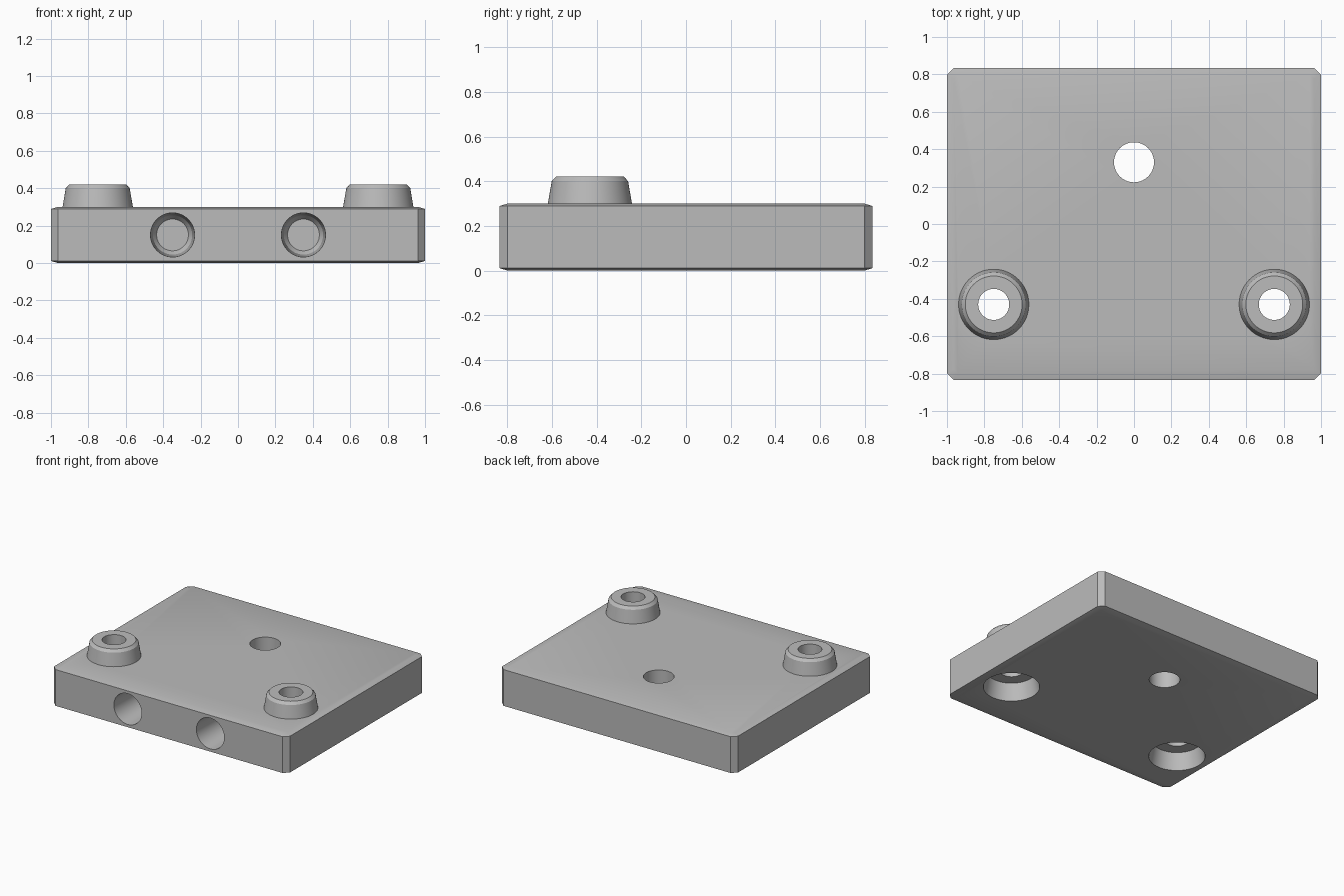
import bpy, bmesh, math
from mathutils import Matrix

if "Cube" in bpy.data.objects:
    bpy.data.objects.remove(bpy.data.objects["Cube"])

grey = bpy.data.materials.new("light grey")
grey.diffuse_color = (0.5, 0.5, 0.5, 1)
grey.use_nodes = True
grey.node_tree.nodes["Principled BSDF"].inputs["Base Color"].default_value = grey.diffuse_color
SEGMENTS = 64


def mesh_object(name, bm):
    bmesh.ops.recalc_face_normals(bm, faces=bm.faces)
    mesh = bpy.data.meshes.new(name)
    bm.to_mesh(mesh)
    bm.free()
    mesh.materials.append(grey)
    ob = bpy.data.objects.new(name, mesh)
    bpy.context.collection.objects.link(ob)
    return ob


def stack(name, rings, close=True, matrix=Matrix()):
    """Join rings of points into a solid with flat end caps."""
    bm = bmesh.new()
    loops = [[bm.verts.new(matrix @ p) for p in ring] for ring in rings]
    n = len(loops[0])
    for a, b in zip(loops, loops[1:]):
        for i in range(n):
            j = (i + 1) % n
            bm.faces.new((a[i], a[j], b[j], b[i]))
    bm.faces.new(loops[0])
    bm.faces.new(loops[-1])
    return mesh_object(name, bm)


def turned(name, profile, matrix):
    """Solid of revolution from (radius, height) pairs."""
    from mathutils import Vector
    angles = [2 * math.pi * i / SEGMENTS for i in range(SEGMENTS)]
    rings = [[Vector((r * math.cos(a), r * math.sin(a), z)) for a in angles]
             for r, z in profile]
    return stack(name, rings, matrix=matrix)


def octagon(hx, hy, c, z):
    from mathutils import Vector
    pts = [(hx - c, -hy), (hx, -hy + c), (hx, hy - c), (hx - c, hy),
           (c - hx, hy), (-hx, hy - c), (-hx, c - hy), (c - hx, -hy)]
    return [Vector((x, y, z)) for x, y in pts]


def combine(target, tool, operation):
    mod = target.modifiers.new(operation.lower(), 'BOOLEAN')
    mod.operation = operation
    mod.solver = 'EXACT'
    mod.object = tool
    bpy.context.view_layer.objects.active = target
    bpy.ops.object.modifier_apply(modifier=mod.name)
    bpy.data.objects.remove(tool)


# Plate with clipped corners and shallow bevels above and below
outer, inner = (1.0, 0.835, 0.037), (0.963, 0.798, 0.022)
plate = stack("base_plate", [octagon(*inner, 0), octagon(*outer, 0.011),
                             octagon(*outer, 0.289), octagon(*inner, 0.3)])

# Tapered bosses with bored centres and matching sockets underneath
boss = [(0.188, 0.25), (0.188, 0.3), (0.171, 0.40), (0.152, 0.42)]
socket = [(0.196, -0.02), (0.196, 0.0), (0.172, 0.13)]
bore = [(0.083, 0.1), (0.083, 0.5)]
for side in (-1, 1):
    place = Matrix.Translation((side * 0.75, -0.43, 0))
    combine(plate, turned("boss", boss, place), 'UNION')
    combine(plate, turned("socket_cutter", socket, place), 'DIFFERENCE')
    combine(plate, turned("bore_cutter", bore, place), 'DIFFERENCE')

# Through hole near the back
combine(plate, turned("hole_cutter", [(0.107, -0.1), (0.107, 0.4)],
                      Matrix.Translation((0, 0.33, 0))), 'DIFFERENCE')

# Blind holes in the front edge
blind = [(0.118, -0.05), (0.118, 0.0), (0.105, 0.3), (0.085, 0.33)]
for side in (-1, 1):
    place = (Matrix.Translation((side * 0.35, -0.835, 0.15))
             @ Matrix.Rotation(-math.pi / 2, 4, 'X'))
    combine(plate, turned("front_hole_cutter", blind, place), 'DIFFERENCE')

# Smooth the round walls and keep the crisp edges
plate.select_set(True)
bpy.context.view_layer.objects.active = plate
bpy.ops.object.shade_smooth_by_angle(angle=math.radians(15))
